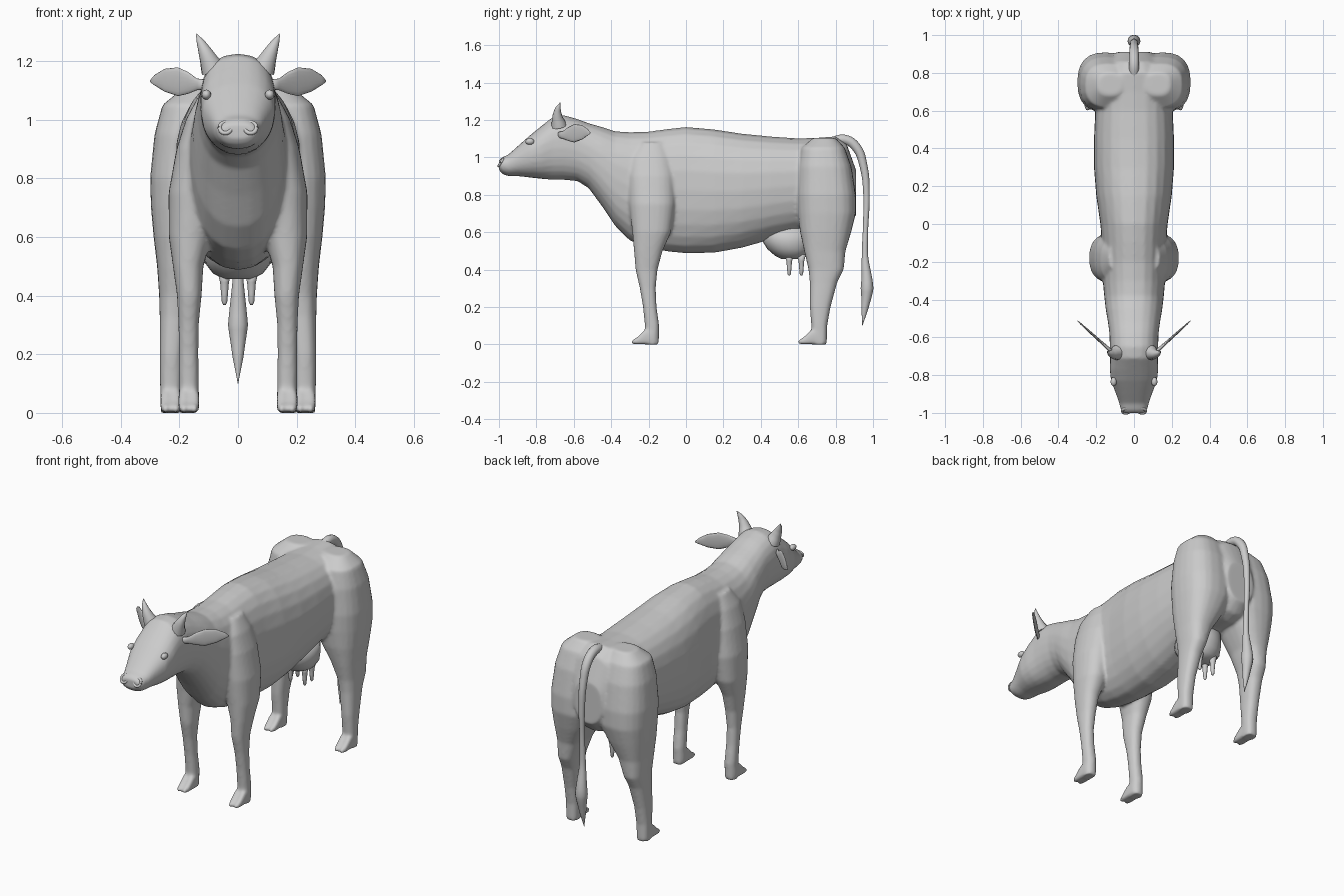
import bpy, bmesh, math
from mathutils import Vector


def loft(bm, axis, rings, side=1, power=2.3, taper=0.0, n=24):
    """Skin rounded sections. Each ring: position on axis, then min/max on the other two axes."""
    others = [a for a in range(3) if a != axis]
    loops = []
    for t, u0, u1, v0, v1 in rings:
        loop = []
        for i in range(n):
            a = 2 * math.pi * i / n
            c, s = math.cos(a), math.sin(a)
            c = math.copysign(abs(c) ** (2 / power), c)
            s = math.copysign(abs(s) ** (2 / power), s)
            co = [0, 0, 0]
            co[axis] = t
            co[others[0]] = (u0 + u1) / 2 + (u1 - u0) / 2 * c * (1 + taper * s)
            co[others[1]] = (v0 + v1) / 2 + (v1 - v0) / 2 * s
            co[0] *= side
            loop.append(bm.verts.new(co))
        loops.append(loop)
    faces = [bm.faces.new(loops[0]), bm.faces.new(loops[-1])]
    for p, q in zip(loops, loops[1:]):
        for i in range(n):
            j = (i + 1) % n
            faces.append(bm.faces.new((p[i], p[j], q[j], q[i])))
    bmesh.ops.recalc_face_normals(bm, faces=faces)


def finish(bm, name):
    me = bpy.data.meshes.new(name)
    bm.to_mesh(me)
    bm.free()
    for p in me.polygons:
        p.use_smooth = True
    ob = bpy.data.objects.new(name, me)
    bpy.context.collection.objects.link(ob)
    return ob


def tube(name, pts):
    """Round curve through points (x, y, z, radius)."""
    cu = bpy.data.curves.new(name, 'CURVE')
    cu.dimensions = '3D'
    cu.bevel_depth = 1.0
    cu.bevel_resolution = 4
    cu.resolution_u = 6
    cu.use_fill_caps = True
    sp = cu.splines.new('BEZIER')
    sp.bezier_points.add(len(pts) - 1)
    for b, (x, y, z, r) in zip(sp.bezier_points, pts):
        b.co = (x, y, z)
        b.radius = r
        b.handle_left_type = b.handle_right_type = 'AUTO'
    ob = bpy.data.objects.new(name, cu)
    bpy.context.collection.objects.link(ob)


def sphere(name, loc, scale):
    bm = bmesh.new()
    bmesh.ops.create_uvsphere(bm, u_segments=16, v_segments=10, radius=1)
    for v in bm.verts:
        v.co = Vector(v.co[i] * scale[i] + loc[i] for i in range(3))
    finish(bm, name)


# head and trunk: y, half width, bottom, top
head = [(-1.0, .055, .935, .985), (-.985, .07, .912, 1.0), (-.95, .078, .9, 1.015),
        (-.9, .095, .9, 1.06), (-.83, .122, .892, 1.122), (-.77, .128, .885, 1.17),
        (-.71, .126, .88, 1.218), (-.65, .128, .88, 1.225), (-.58, .13, .873, 1.205)]
trunk = [(-.52, .138, .835, 1.183), (-.45, .15, .74, 1.163), (-.38, .158, .635, 1.14),
         (-.3, .165, .555, 1.135), (-.2, .168, .517, 1.138), (-.1, .17, .497, 1.152),
         (0, .178, .487, 1.163), (.15, .2, .49, 1.15), (.3, .212, .517, 1.127),
         (.45, .212, .56, 1.112), (.6, .205, .595, 1.102), (.7, .2, .61, 1.105),
         (.8, .18, .61, 1.113), (.86, .14, .63, 1.07), (.91, .09, .69, .93)]
# legs: z, x range, y range
front_leg = [(1.08, .07, .135, -.24, -.12), (1.0, .05, .178, -.30, -.08),
             (.9, .05, .21, -.31, -.06), (.75, .05, .237, -.305, -.055),
             (.6, .09, .236, -.287, -.08), (.5, .118, .222, -.278, -.125),
             (.4, .124, .208, -.27, -.152), (.3, .134, .203, -.247, -.162),
             (.2, .135, .202, -.23, -.157), (.1, .133, .202, -.22, -.143), (.0, .135, .2, -.22, -.145)]
hind_leg = [(1.105, .06, .19, .68, .80), (1.05, .02, .258, .615, .85),
            (.95, .0, .285, .598, .885), (.8, .0, .3, .592, .908), (.7, .01, .297, .597, .908),
            (.6, .06, .288, .61, .883), (.5, .12, .276, .632, .853), (.4, .155, .269, .655, .843),
            (.33, .17, .267, .662, .808), (.2, .186, .267, .662, .773),
            (.1, .19, .266, .67, .755), (.0, .194, .264, .675, .753)]

bm = bmesh.new()
loft(bm, 1, [(y, -w, w, b, t) for y, w, b, t in head + trunk], taper=.06)
for side in (1, -1):
    loft(bm, 2, front_leg, side)
    loft(bm, 2, hind_leg, side, power=2.5)
    # cloven toes
    for cx, cy in ((.1675, -.29), (.229, .6)):
        for dx in (-.0185, .0185):
            x = cx + dx
            loft(bm, 1, [(cy, x - .01, x + .01, .0, .022), (cy + .03, x - .016, x + .016, 0, .04),
                         (cy + .065, x - .017, x + .017, 0, .075), (cy + .12, x - .017, x + .017, 0, .09)],
                 side, power=3)
body = finish(bm, "body_and_legs")
rm = body.modifiers.new("blend", 'REMESH')
rm.mode = 'VOXEL'
rm.voxel_size = .009
rm.use_smooth_shade = True
sm = body.modifiers.new("soften", 'SMOOTH')
sm.factor = .5
sm.iterations = 6

# udder with four teats
bm = bmesh.new()
loft(bm, 2, [(.457, -.05, .05, .51, .62), (.475, -.085, .085, .475, .65), (.51, -.112, .112, .435, .67),
             (.55, -.118, .118, .41, .68), (.62, -.11, .11, .40, .69)], power=2.1)
for x in (-.046, .046):
    for y in (.552, .617):
        loft(bm, 2, [(z, x - r, x + r, y - r, y + r) for z, r in
                     ((.368, .004), (.376, .009), (.41, .012), (.445, .015), (.48, .024))], n=12, power=2)
finish(bm, "udder")

# tail with tuft
tube("tail", [(0, .78, 1.085, .025), (0, .85, 1.095, .026), (0, .91, 1.055, .025), (0, .95, .95, .021),
              (0, .965, .8, .017), (0, .96, .62, .014), (0, .957, .47, .017),
              (0, .968, .3, .034), (0, .957, .2, .02), (0, .943, .1, .001)])

# horns, ears, eyes and nostrils
ear = [(.10, 1.105, 1.135, .012), (.14, 1.1, 1.14, .012), (.17, 1.088, 1.162, .01), (.205, 1.08, 1.178, .009),
       (.25, 1.095, 1.173, .007), (.285, 1.117, 1.152, .005), (.3, 1.128, 1.134, .002)]
for side, tag in ((1, "left"), (-1, "right")):
    tube("horn_" + tag, [(.085 * side, -.68, 1.17, .042), (.107 * side, -.688, 1.22, .027),
                         (.125 * side, -.685, 1.258, .016), (.142 * side, -.673, 1.292, .002)])
    bm = bmesh.new()
    loft(bm, 0, [(x, -.665 + (x - .13) * .9 - h, -.665 + (x - .13) * .9 + h, a, b) for x, a, b, h in ear],
         side, power=2, n=16)
    finish(bm, "ear_" + tag)
    sphere("eye_" + tag, (.108 * side, -.835, 1.085), (.016, .024, .017))
    # raised nostril rim
    rim = []
    for i in range(9):
        a = 2 * math.pi * i / 8
        rim.append(((.043 + .02 * math.cos(a)) * side, -.99 + .012 * math.sin(a), .972 + .018 * math.sin(a), .007))
    tube("nostril_" + tag, rim)
